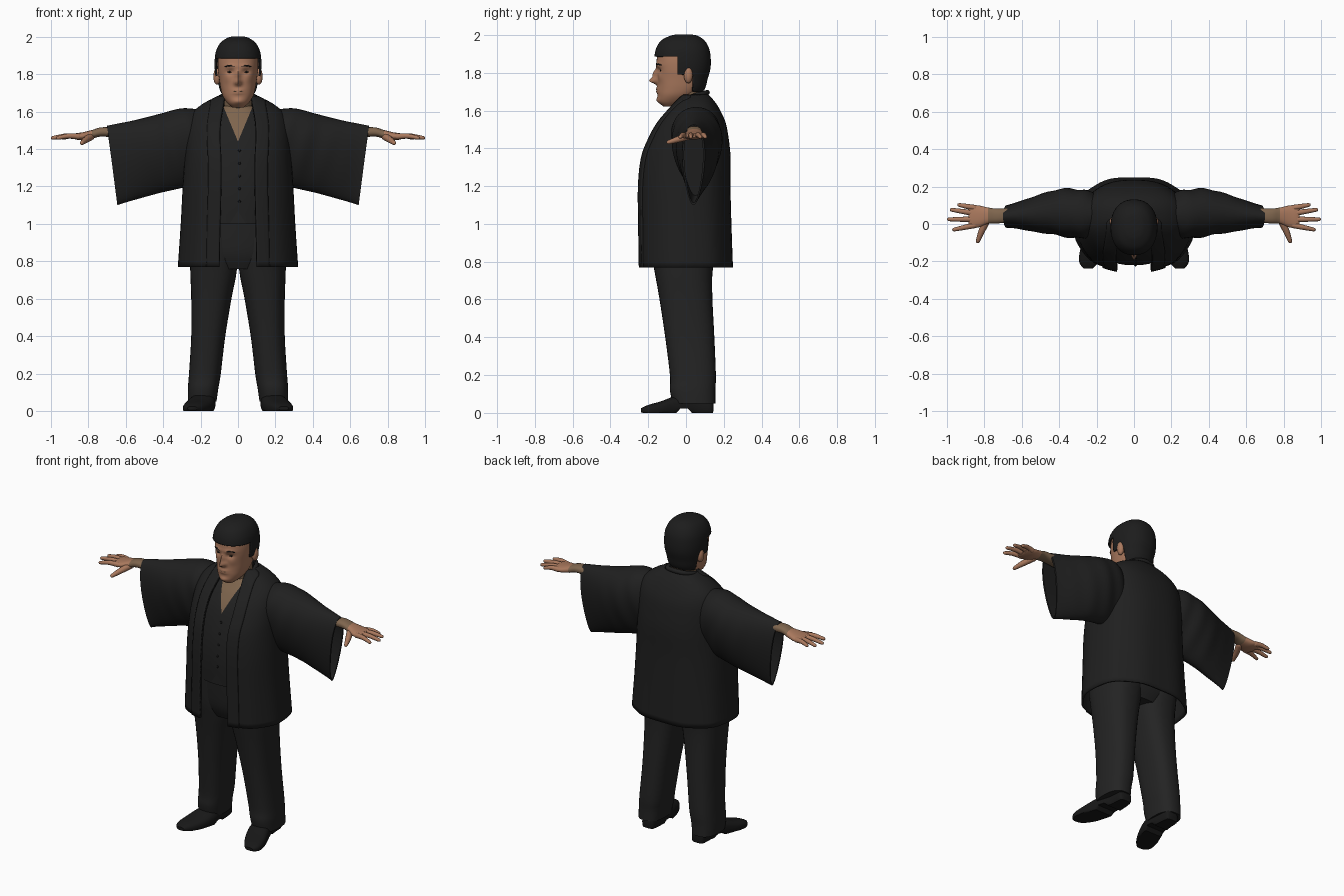
import bpy, bmesh, math
from mathutils import Vector

cube = bpy.data.objects.get("Cube")
if cube:
    bpy.data.objects.remove(cube, do_unlink=True)


def material(name, r, g, b):
    m = bpy.data.materials.new(name)
    m.use_nodes = True
    m.diffuse_color = (r, g, b, 1)
    m.node_tree.nodes["Principled BSDF"].inputs["Base Color"].default_value = (r, g, b, 1)
    return m


COAT = material("coat_black", .014, .014, .014)
VEST = material("vest_black", .015, .015, .015)
TROUSER = material("trouser_black", .017, .017, .017)
SHOE = material("shoe_black", .009, .009, .009)
HAIR = material("hair_black", .012, .012, .012)
SKIN = material("skin", .40, .19, .11)
SHADE = material("skin_brown", .21, .13, .075)


def smooth(rows, k=5):
    """Catmull-Rom resampling of rows of numbers."""
    out = []
    for i in range(len(rows) - 1):
        p = [rows[max(i - 1, 0)], rows[i], rows[i + 1], rows[min(i + 2, len(rows) - 1)]]
        for j in range(k):
            t = j / k
            out.append([b + .5 * t * (c - a + t * (2*a - 5*b + 4*c - d + t * (3*(b - c) + d - a)))
                        for a, b, c, d in zip(*p)])
    return out + [list(rows[-1])]


def spow(v, n):
    return math.copysign(abs(v) ** (2 / n), v)


def oval(u0, u1, v0, v1, n=2.3, k=32):
    """Superellipse filling a box, starting at the v0 side."""
    cu, cv, ru, rv = (u0 + u1) / 2, (v0 + v1) / 2, (u1 - u0) / 2, (v1 - v0) / 2
    angles = [2 * math.pi * i / k for i in range(k)]
    return [(cu + ru * spow(math.sin(a), n), cv - rv * spow(math.cos(a), n)) for a in angles]


def finish(name, bm, mats, mirror=False, thick=0):
    bmesh.ops.recalc_face_normals(bm, faces=bm.faces)
    me = bpy.data.meshes.new(name)
    bm.to_mesh(me)
    bm.free()
    ob = bpy.data.objects.new(name, me)
    bpy.context.collection.objects.link(ob)
    for m in mats:
        me.materials.append(m)
    bpy.ops.object.select_all(action='DESELECT')
    ob.select_set(True)
    bpy.context.view_layer.objects.active = ob
    bpy.ops.object.shade_smooth_by_angle(angle=math.radians(45))
    if thick:
        s = ob.modifiers.new("thickness", 'SOLIDIFY')
        s.thickness, s.offset = thick, 0
    if mirror:
        ob.modifiers.new("mirror", 'MIRROR')
    return ob


def loft(rings, closed=True, caps=True):
    bm = bmesh.new()
    vs = [[bm.verts.new(p) for p in r] for r in rings]
    n = len(vs[0])
    for a, b in zip(vs, vs[1:]):
        for i in range(n if closed else n - 1):
            j = (i + 1) % n
            bm.faces.new((a[i], a[j], b[j], b[i]))
    if caps:
        bm.faces.new(vs[0])
        bm.faces.new(vs[-1])
    return bm


def stack(rows, n=2.3, k=32):
    """Rings stacked in z from rows of (z, x0, x1, y_front, y_back)."""
    return [[(x, y, z) for x, y in oval(x0, x1, y0, y1, n, k)] for z, x0, x1, y0, y1 in rows]


def cut(bm, co, no):
    bmesh.ops.bisect_plane(bm, geom=bm.verts[:] + bm.edges[:] + bm.faces[:],
                           plane_co=co, plane_no=no)


def tube(name, pts, mat, mirror=True, k=12):
    """Round tapered limb through (x, y, z, radius) points with rounded ends."""
    pts = smooth(pts)
    rings = []
    for i, p in enumerate(pts):
        d = (Vector(pts[min(i + 1, len(pts) - 1)][:3]) - Vector(pts[max(i - 1, 0)][:3])).normalized()
        u = d.cross(Vector((.1, .05, 1))).normalized()
        w = d.cross(u)
        ends = [(0, 1)]
        if i == 0:
            ends = [(-.95, .3), (-.7, .7), (0, 1)]
        elif i == len(pts) - 1:
            ends = [(0, 1), (.7, .7), (.95, .3)]
        for along, s in ends:
            c = Vector(p[:3]) + d * along * p[3]
            rings.append([c + (u * math.cos(a) + w * math.sin(a)) * p[3] * s
                          for a in (2 * math.pi * j / k for j in range(k))])
    return finish(name, loft(rings), [mat], mirror)


def ball(name, co, size, mat, mirror=True):
    bm = bmesh.new()
    bmesh.ops.create_uvsphere(bm, u_segments=16, v_segments=10, radius=1)
    for v in bm.verts:
        v.co = Vector([c + s * q for c, s, q in zip(co, size, v.co)])
    return finish(name, bm, [mat], mirror)


# Coat: open-fronted shell, rows of (z, half width, y front, y back, opening)
coat_rows = smooth([
    (.77, .315, -.245, .245, .10), (1.0, .30, -.248, .236, .095), (1.2, .29, -.248, .23, .09),
    (1.35, .28, -.232, .23, .09), (1.45, .275, -.195, .22, .095), (1.53, .265, -.15, .205, .093),
    (1.59, .24, -.10, .18, .085), (1.64, .18, -.055, .15, .075), (1.68, .10, -.02, .115, .07)])


def coat_ring(row, x_from, x_to, off, k):
    z, hw, yf, yb, _ = row
    n = 2.4
    t0 = math.asin(min(x_from / hw, .96) ** (n / 2))
    t1 = 2 * math.pi - t0 if x_to is None else math.asin(min(x_to / hw, .98) ** (n / 2))
    ring = []
    for i in range(k + 1):
        t = t0 + (t1 - t0) * i / k
        fold = .004 * math.cos(9 * t) * max(0, 1.4 - z)
        ring.append(((hw + off + fold) * spow(math.sin(t), n),
                     (yf + yb) / 2 - ((yb - yf) / 2 + off + fold) * spow(math.cos(t), n), z))
    return ring


finish("coat_body", loft([coat_ring(r, r[4], None, 0, 56) for r in coat_rows], False, False),
       [COAT], thick=.012)
finish("coat_front_band", loft([coat_ring(r, r[4] - .002, r[4] + .065, .008, 6) for r in coat_rows],
                               False, False), [COAT], True, .01)
tube("coat_collar", [(.085, -.05, 1.635, .012), (.095, .03, 1.672, .014),
                     (.06, .095, 1.69, .014), (0, .112, 1.695, .014)], COAT)

# Wide hanging sleeves: (x top, x bottom, z top, z bottom, y centre, half depth)
outer = smooth([(.20, .22, 1.61, 1.21, .05, .14), (.30, .31, 1.618, 1.19, .055, .165),
                (.42, .42, 1.588, 1.165, .062, .15), (.55, .53, 1.555, 1.135, .052, .115),
                (.65, .61, 1.535, 1.112, .045, .085), (.70, .645, 1.525, 1.10, .04, .075)], 6)
inner = [(.70, .645, 1.515, 1.112, .04, .062), (.56, .52, 1.515, 1.15, .05, .085)]


def sleeve_ring(row):
    xt, xb, zt, zb, yc, w = row
    ring = []
    for i in range(40):
        a = 2 * math.pi * i / 40
        s = (1 - math.cos(a)) / 2
        crease = 1 + .05 * math.sin(xt * 50 + 6 * s) * max(0, .62 - xt) / .4
        ring.append((xt + (xb - xt) * s, yc + w * math.sin(a) * (1 - .45 * s) * crease,
                     zt + (zb - zt) * s))
    return ring


finish("sleeve", loft([sleeve_ring(r) for r in outer + inner]), [COAT], True)

# Waistcoat with cut V neck and notched hem
vest_rows = smooth([(1.0, -.23, .23, -.215, .19), (1.15, -.23, .23, -.22, .19),
                    (1.3, -.225, .225, -.205, .19), (1.45, -.22, .22, -.163, .18),
                    (1.54, -.19, .19, -.113, .16), (1.59, -.14, .14, -.075, .13),
                    (1.63, -.08, .08, -.045, .1)])
bm = loft(stack(vest_rows, 2.4, 40))
for side in (-1, 1):
    cut(bm, (0, 0, 1.44), (side * 2.4, 0, -1))
    cut(bm, (0, 0, 1.07), (side * 1.6, 0, 1))
for f in bm.faces:
    c = f.calc_center_median()
    if c.z > 1.44 + 2.4 * abs(c.x):
        f.material_index = 1
    elif c.z < 1.07 - 1.6 * abs(c.x):
        f.material_index = 2
finish("waistcoat", bm, [VEST, SHADE, TROUSER])
for i in range(5):
    z = 1.12 + .068 * i
    front = min(vest_rows, key=lambda r: abs(r[0] - z))[3]
    ball("waistcoat_button", (.008, front - .001, z), (.007, .005, .007), SHOE, False)

# Trousers
legs = smooth([(.05, .115, .268, -.07, .155), (.12, .105, .268, -.085, .155),
               (.2, .092, .262, -.085, .158), (.4, .068, .25, -.11, .15),
               (.6, .035, .25, -.14, .14), (.74, .008, .255, -.165, .14),
               (.85, .002, .255, -.185, .16), (1.04, .002, .24, -.2, .17)])
finish("trouser_leg", loft(stack(legs, 2.5)), [TROUSER], True)
hips = smooth([(.76, -.15, .15, -.15, .12), (.85, -.22, .22, -.185, .16), (1.04, -.23, .23, -.205, .17)])
finish("trouser_hips", loft(stack(hips, 2.5)), [TROUSER])

# Shoes: rows along y of (y, x0, x1, z0, z1), flattened on the ground with an arch
shoe_rows = smooth([(.145, .15, .2, .01, .055), (.13, .135, .22, -.02, .08),
                    (.05, .125, .228, -.02, .095), (-.05, .122, .258, -.02, .09),
                    (-.13, .145, .286, -.02, .062), (-.2, .185, .294, -.015, .042),
                    (-.238, .22, .27, .004, .024)])
finish("shoe", loft([[(x, y, max(z, .022 if -.05 < y < .025 else 0))
                      for x, z in oval(x0, x1, z0, z1, 2.6)]
                     for y, x0, x1, z0, z1 in shoe_rows]), [SHOE], True)

# Forearm and palm along x: (x, y0, y1, z0, z1)
arm = smooth([(.58, .01, .085, 1.45, 1.51), (.72, .004, .082, 1.467, 1.517), (.78, .002, .088, 1.455, 1.502),
              (.83, -.018, .099, 1.447, 1.49), (.87, -.02, .1, 1.452, 1.484), (.885, -.008, .09, 1.458, 1.478)])
bm = loft([[(x, y, z) for y, z in oval(y0, y1, z0, z1)] for x, y0, y1, z0, z1 in arm])
for f in bm.faces:
    f.material_index = int(f.calc_center_median().x < .78)
finish("hand", bm, [SKIN, SHADE], True)
for name, y0, x1, y1 in (("little", .086, .935, .102), ("ring", .057, .975, .076),
                         ("middle", .025, .99, .025), ("index", -.006, .962, -.03)):
    tube(name + "_finger", [(.85, y0, 1.467, .016), ((.85 + x1) / 2, (y0 + y1) / 2, 1.47, .0135),
                            (x1, y1, 1.46, .010)], SKIN)
tube("thumb", [(.785, .025, 1.468, .02), (.815, -.04, 1.448, .017), (.835, -.092, 1.432, .011)], SKIN)

# Neck and head
neck = smooth([(1.55, -.08, .08, -.03, .1), (1.62, -.074, .074, -.052, .098),
               (1.67, -.072, .072, -.06, .094), (1.75, -.072, .072, -.06, .09)])
finish("neck", loft(stack(neck, 2.1)), [SHADE])
head = smooth([(z, -w, w, f, b) for z, w, f, b in (
    (1.622, .03, -.12, -.05), (1.645, .056, -.145, 0), (1.68, .08, -.15, .05), (1.72, .092, -.15, .085),
    (1.77, .10, -.15, .10), (1.82, .107, -.155, .114), (1.87, .108, -.155, .116),
    (1.92, .10, -.146, .108), (1.96, .077, -.12, .085), (1.983, .042, -.075, .05),
    (1.99, .015, -.04, .015))], 6)
bm = loft(stack(head, 2.25, 64))
# face relief: (x, z, x spread, z spread, push forward)
relief = [(0, 1.757, .016, .016, .042), (0, 1.79, .011, .026, .024), (.042, 1.812, .02, .012, -.013),
          (.04, 1.842, .03, .01, .008), (0, 1.708, .03, .014, .012), (0, 1.708, .03, .004, -.007),
          (0, 1.655, .026, .014, .009), (.055, 1.775, .02, .022, .005)]
for v in bm.verts:
    if v.co.y < -.05:
        v.co.y -= sum(a * math.exp(-((abs(v.co.x) - x) / sx) ** 2 - ((v.co.z - z) / sz) ** 2)
                      for x, z, sx, sz, a in relief)
finish("head", bm, [SKIN])
ball("ear", (.112, .012, 1.788), (.02, .024, .044), SKIN)
ball("eye", (.042, -.134, 1.812), (.014, .005, .005), HAIR)
tube("eyebrow", [(.018, -.156, 1.84, .003), (.045, -.153, 1.846, .004), (.07, -.133, 1.841, .003)], HAIR)
tube("mouth", [(0, -.154, 1.708, .003), (.015, -.153, 1.708, .003), (.028, -.147, 1.706, .002)], SHADE)

# Hair: swollen copy of the skull trimmed along the hairline
bm = loft(stack([(z + .04 * (z - 1.8), x0 - .012, x1 + .012, f - .008, b + .01)
                 for z, x0, x1, f, b in head], 2.25, 64))
for z in (1.70, 1.79, 1.885):
    cut(bm, (0, 0, z), (0, 0, 1))
for y in (-.045, .035):
    cut(bm, (0, y, 0), (0, 1, 0))


def bare(c):
    return c.z < (1.885 if c.y < -.045 else 1.79 if c.y < .035 else 1.70)


bmesh.ops.delete(bm, geom=[f for f in bm.faces if bare(f.calc_center_median())], context='FACES')
finish("hair", bm, [HAIR], thick=.01)
